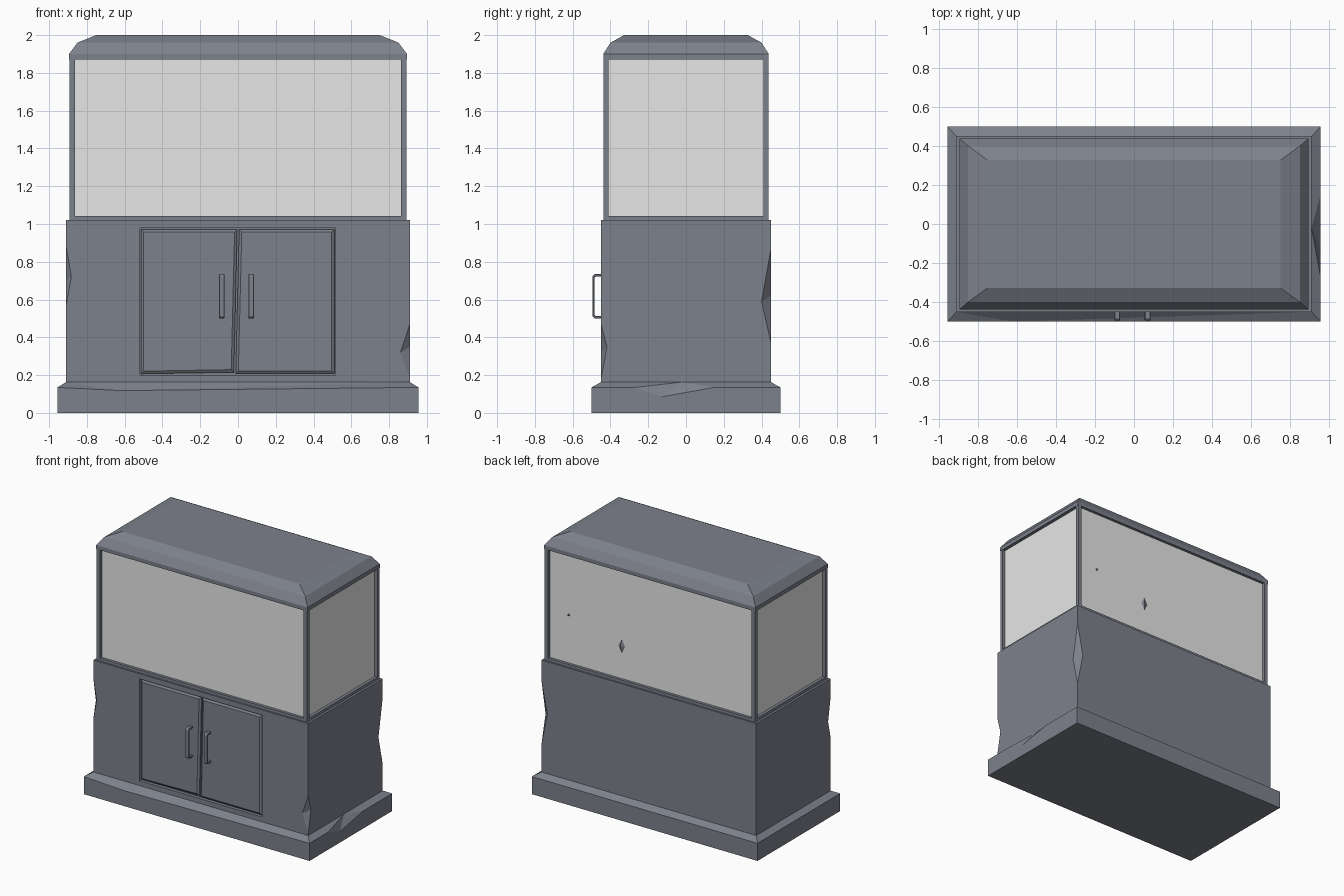
import bpy, bmesh
from mathutils import Vector

if "Cube" in bpy.data.objects:
    bpy.data.objects.remove(bpy.data.objects["Cube"])

def material(name, rgb):
    m = bpy.data.materials.new(name)
    m.diffuse_color = (*rgb, 1)
    m.use_nodes = True
    m.node_tree.nodes["Principled BSDF"].inputs["Base Color"].default_value = m.diffuse_color
    return m

GREY = material("slate grey", (0.204, 0.22, 0.26))
GLASS = material("pale glass", (0.8, 0.8, 0.8))

def make(name, verts, faces, mat=GREY):
    bm = bmesh.new()
    cache = {}
    def v(p):
        k = tuple(round(c, 5) for c in p)
        if k not in cache:
            cache[k] = bm.verts.new(k)
        return cache[k]
    for f in faces:
        bm.faces.new([v(verts[i]) if isinstance(i, int) else v(i) for i in f])
    bmesh.ops.recalc_face_normals(bm, faces=bm.faces[:])
    me = bpy.data.meshes.new(name)
    bm.to_mesh(me)
    bm.free()
    ob = bpy.data.objects.new(name, me)
    bpy.context.collection.objects.link(ob)
    me.materials.append(mat)
    return ob

def loft(name, rings, mat=GREY):
    """Closed solid through rings that all have the same number of points."""
    n = len(rings[0])
    faces = [list(rings[0]), list(rings[-1])]
    for a, b in zip(rings, rings[1:]):
        for i in range(n):
            j = (i + 1) % n
            faces.append([a[i], a[j], b[j], b[i]])
    return make(name, [], faces, mat)

def rect(hx, hy, z, cx=0, cy=0):
    return [(cx + sx * hx, cy + sy * hy, z) for sx, sy in ((-1, -1), (1, -1), (1, 1), (-1, 1))]

def box(name, x0, x1, y0, y1, z0, z1, mat=GREY):
    c = ((x1 - x0) / 2, (y1 - y0) / 2)
    m = ((x0 + x1) / 2, (y0 + y1) / 2)
    return loft(name, [rect(*c, z0, *m), rect(*c, z1, *m)], mat)

# plinth with sloped top edge, a chip on the right and a worn front edge
X, Y, ix, iy, e, t = 0.956, 0.5, 0.91, 0.45, 0.135, 0.163
b = rect(X, Y, 0)
o = rect(X, Y, e)
i = rect(ix, iy, t)
A, D, E, F = (X, -0.27, e), (X, -0.13, 0.085), (X, 0.15, e), (ix, -0.02, t)
G = (-0.62, -Y, 0.118)
make("plinth", [], [
    b, [i[0], i[1], F, i[2], i[3]],
    [b[0], b[1], o[1], G, o[0]], [b[1], b[2], o[2], E, D, A, o[1]],
    [b[2], b[3], o[3], o[2]], [b[3], b[0], o[0], o[3]],
    [o[0], G, i[0]], [G, i[1], i[0]], [G, o[1], i[1]],
    [o[1], A, F, i[1]], [E, o[2], i[2], F], [A, D, F], [D, E, F],
    [o[2], o[3], i[3], i[2]], [o[3], o[0], i[0], i[3]]])

# cabinet body with chipped vertical corners
# chip: low z, high z, depth along x, its z, depth along y, its z
chips = {0: (0.57, 0.88, 0.028, 0.72, 0.03, 0.70),
         1: (0.18, 0.47, 0.05, 0.32, 0.032, 0.35),
         2: (0.37, 0.87, 0.05, 0.62, 0.05, 0.59)}
lo, hi = rect(ix, iy, 0.15), rect(ix, iy, 1.02)
faces, on_x, on_y = [lo, hi], {}, {}
for k in range(4):
    x, y, _ = lo[k]
    on_x[k] = on_y[k] = []
    if k in chips:
        zl, zh, dx, zx, dy, zy = chips[k]
        B, T = (x, y, zl), (x, y, zh)
        P = (x - dx * (1 if x > 0 else -1), y, zx)
        Q = (x, y - dy * (1 if y > 0 else -1), zy)
        on_x[k], on_y[k] = [B, P, T], [B, Q, T]
        faces += [[T, P, Q], [B, Q, P]]
for k in range(4):
    j = (k + 1) % 4
    side = on_x if k % 2 == 0 else on_y
    faces.append([lo[k], lo[j]] + side[j] + [hi[j], hi[k]] + side[k][::-1])
cabinet = make("cabinet", [], faces)

# door recess
cut = box("door_recess_cutter", -0.52, 0.517, -0.6, -0.425, 0.2, 0.98)
cut.hide_render = True
cut.hide_viewport = True
mod = cabinet.modifiers.new("recess", 'BOOLEAN')
mod.object = cut
mod.operation = 'DIFFERENCE'
mod.solver = 'EXACT'

# doors, slightly out of square, with bevelled fronts
def door(name, c):
    mid = Vector((sum(p[0] for p in c) / 4, sum(p[1] for p in c) / 4))
    def ring(y, s):
        return [(p[0] + (s if p[0] < mid.x else -s), y, p[1] + (s if p[1] < mid.y else -s)) for p in c]
    return loft(name, [ring(-0.42, 0), ring(-0.436, 0), ring(-0.446, 0.014)])

door("left_door", [(-0.513, 0.207), (-0.022, 0.215), (-0.004, 0.972), (-0.513, 0.972)])
door("right_door", [(-0.012, 0.208), (0.51, 0.208), (0.51, 0.972), (0.006, 0.972)])

# bracket handles
prof = [(-0.43, 0.735), (-0.484, 0.735), (-0.495, 0.724), (-0.495, 0.511), (-0.484, 0.5), (-0.43, 0.5),
        (-0.43, 0.514), (-0.48, 0.514), (-0.484, 0.518), (-0.484, 0.717), (-0.48, 0.721), (-0.43, 0.721)]
for name, x in (("left_handle", -0.086), ("right_handle", 0.07)):
    h = loft(name, [[(x + d, y, z) for y, z in prof] for d in (-0.015, 0.015)])
    bv = h.modifiers.new("soft edges", 'BEVEL')
    bv.width = 0.003
    bv.segments = 1

# tank glass
box("tank_glass", -0.87, 0.87, -0.417, 0.417, 1.02, 1.88, GLASS)

# corner posts and lower rails
for sx in (-1, 1):
    for sy in (-1, 1):
        xs, ys = sorted((sx * 0.862, sx * 0.893)), sorted((sy * 0.411, sy * 0.438))
        box("corner_post", *xs, *ys, 1.015, 1.88)
loft("lower_rail", [rect(0.893, 0.438, 1.015), rect(0.893, 0.438, 1.042)])

# faceted lid
loft("lid", [rect(0.895, 0.438, 1.87), rect(0.895, 0.438, 1.9),
             rect(0.85, 0.4, 1.96), rect(0.75, 0.327, 2.0)])

# rock tips showing through the back pane
for x, z, w, h in ((0.25, 1.29, 0.038, 0.075), (0.70, 1.41, 0.013, 0.015)):
    y = 0.413
    q = [(x - w, y, z), (x, y, z - h), (x + w, y, z), (x, y, z + h)]
    make("rock_tip", [], [[q[k], q[(k + 1) % 4], (x + w * 0.2, y + s, z)]
                          for k in range(4) for s in (-0.015, 0.015)])
